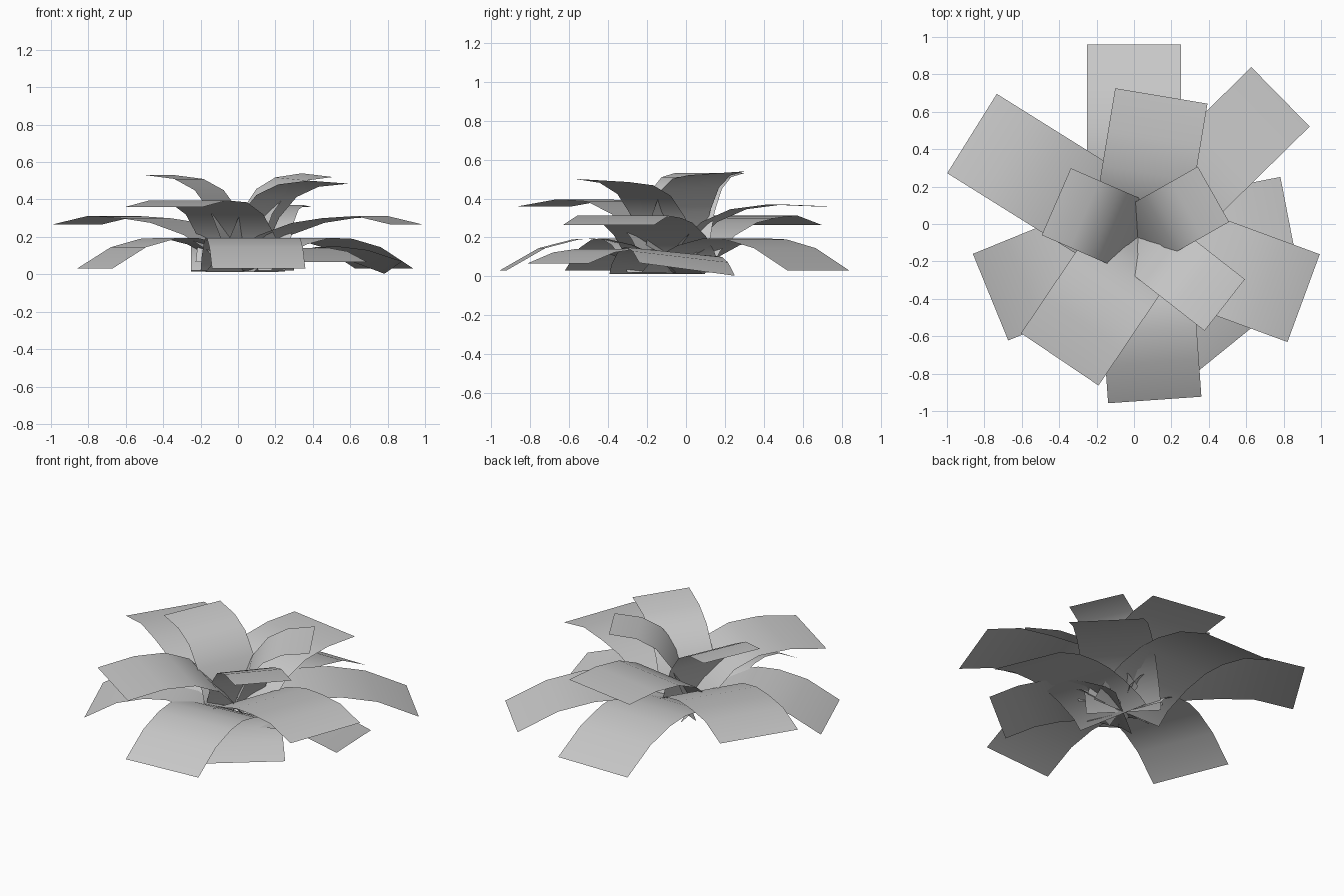
import bpy
import bmesh
from math import cos, sin, radians, sqrt
from mathutils import Vector

cube = bpy.data.objects.get("Cube")
if cube:
    bpy.data.objects.remove(cube, do_unlink=True)

grey = bpy.data.materials.new("leaf_grey")
grey.use_nodes = True
colour = (0.58, 0.58, 0.58, 1)
grey.diffuse_color = colour
grey.node_tree.nodes["Principled BSDF"].inputs["Base Color"].default_value = colour

# Arching profiles: (fraction of reach, height)
LOW = [(0, .02), (.08, .09), (.25, .16), (.42, .195), (.57, .19), (.77, .145), (1, .03)]
MID = [(0, .06), (.06, .13), (.2, .21), (.4, .275), (.58, .3), (.78, .312), (1, .265)]
HIGH = [(0, .08), (.1, .2), (.25, .32), (.45, .385), (.7, .395), (1, .36)]
TOP = [(0, .08), (.06, .17), (.2, .33), (.4, .45), (.65, .51), (1, .53)]

CROWN = Vector((.02, -.07, 0))


def leaf(name, profile, angle, reach, width, shift=0, scale=1, lift=0, roll=0):
    """Sweep a flat strip outward from the crown along an arching profile."""
    a = radians(angle)
    out = Vector((cos(a), sin(a), 0))
    side = Vector((-sin(a), cos(a), 0))
    bm = bmesh.new()
    previous = None
    for t, z in profile:
        row = []
        for s in (-1, 1):
            p = CROWN + out * (reach * t) + side * (shift + s * width / 2)
            p.z = z * scale + t * lift + s * roll * sqrt(t)
            row.append(bm.verts.new(p))
        if previous:
            bm.faces.new((previous[0], row[0], row[1], previous[1]))
        previous = row
    mesh = bpy.data.meshes.new(name)
    bm.to_mesh(mesh)
    bm.free()
    mesh.materials.append(grey)
    for face in mesh.polygons:
        face.use_smooth = True
    bpy.context.collection.objects.link(bpy.data.objects.new(name, mesh))


# Drooping lowest ring
leaf("low_leaf_back", LOW, 90, 1.03, .5, shift=.02, lift=-.015)
leaf("low_leaf_back_left", LOW, 44.5, 1.07, .445)
leaf("low_leaf_left", LOW, 11, .81, .5, shift=-.08, scale=.6, lift=.018, roll=-.033)
leaf("low_leaf_front_left", LOW, -51, .76, .5, scale=.6, lift=.047)
leaf("low_leaf_front", LOW, -86, .875, .5, shift=.03)
leaf("low_leaf_right", LOW, -157.8, .85, .5)

# Spreading middle ring
leaf("middle_leaf_left", MID, -20.2, .945, .5)
leaf("middle_leaf_right", MID, 148, 1.045, .5)
leaf("middle_leaf_front", HIGH, -124, .775, .5, shift=.02)
leaf("middle_leaf_back", HIGH, 80.5, .765, .5, scale=.82, lift=.065)

# Upright top leaves
leaf("top_leaf_right", TOP, 156.5, .475, .39)
leaf("top_leaf_back_left", TOP, 29.5, .465, .34, roll=.01)
leaf("top_leaf_front_left", TOP, -38, .59, .35, scale=.93, roll=-.008)
